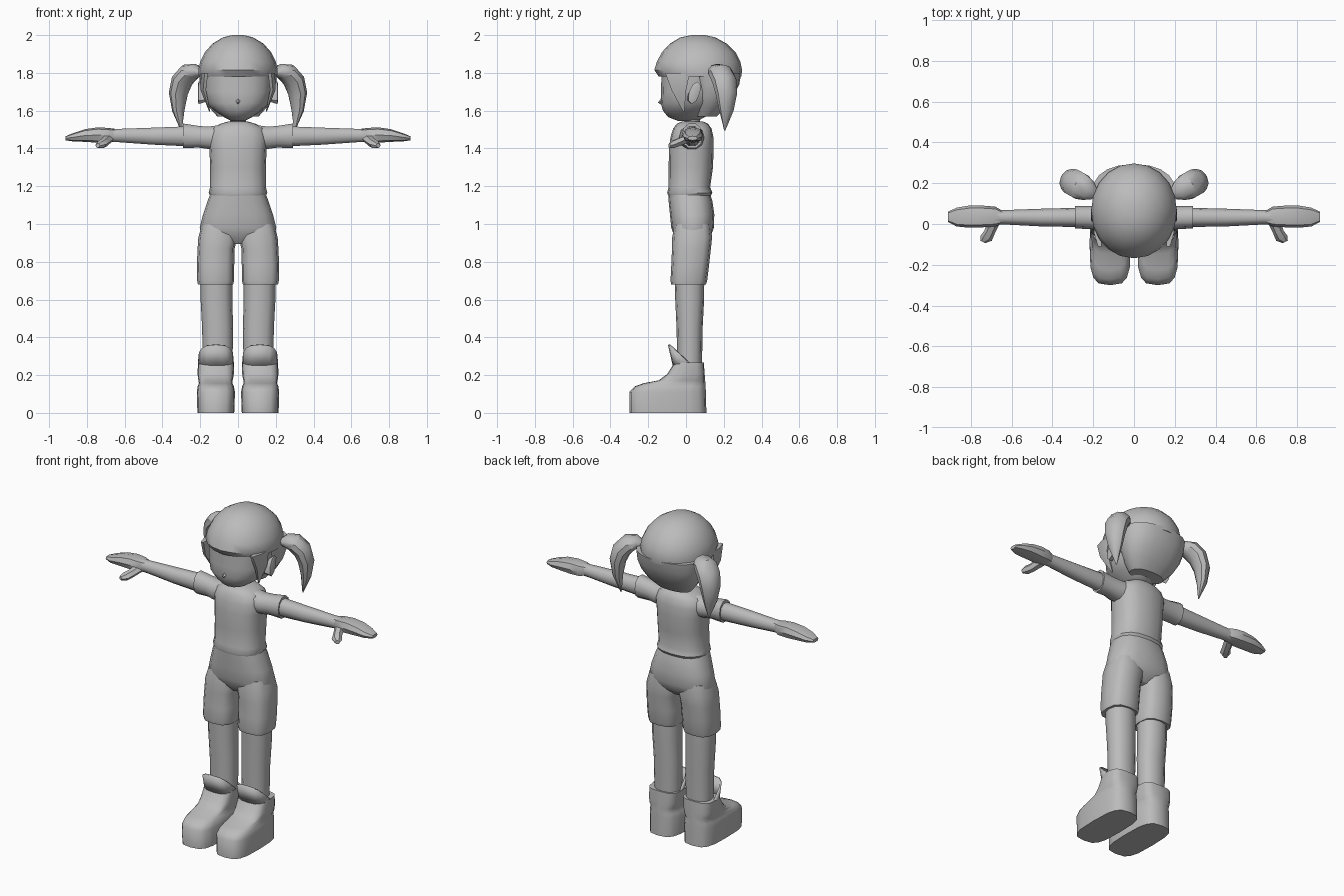
import bpy, bmesh, math
from mathutils import Vector

grey = bpy.data.materials.new("plain_grey")
grey.diffuse_color = (0.5, 0.5, 0.5, 1)


def finish(name, bm, mirror=False, angle=40, solid=0):
    bmesh.ops.recalc_face_normals(bm, faces=bm.faces)
    me = bpy.data.meshes.new(name)
    bm.to_mesh(me)
    bm.free()
    me.materials.append(grey)
    me.shade_smooth()
    me.set_sharp_from_angle(angle=math.radians(angle))
    ob = bpy.data.objects.new(name, me)
    bpy.context.collection.objects.link(ob)
    if solid:
        ob.modifiers.new("thickness", 'SOLIDIFY').thickness = solid
    if mirror:
        ob.modifiers.new("mirror", 'MIRROR')
    return ob


def ring(c, u, v, n, p):
    """Superellipse of n points round c with half axes u and v."""
    def f(t):
        return math.copysign(abs(t) ** (2 / p), t) if abs(t) > 1e-6 else 0
    c, u, v = Vector(c), Vector(u), Vector(v)
    return [c + u * f(math.cos(2 * math.pi * i / n)) + v * f(math.sin(2 * math.pi * i / n))
            for i in range(n)]


def loft(name, rings, mirror=False, angle=40):
    bm = bmesh.new()
    vs = [[bm.verts.new(p) for p in r] for r in rings]
    n = len(vs[0])
    for a, b in zip(vs, vs[1:]):
        for i in range(n):
            bm.faces.new((a[i], a[(i + 1) % n], b[(i + 1) % n], b[i]))
    bm.faces.new(vs[0])
    bm.faces.new(vs[-1])
    return finish(name, bm, mirror, angle)


def upright(name, rows, n=12, p=2.4, mirror=False, angle=40):
    """Rows of z, x0, x1, y0, y1."""
    return loft(name, [ring(((a + b) / 2, (c + d) / 2, z), ((b - a) / 2, 0, 0),
                            (0, (d - c) / 2, 0), n, p) for z, a, b, c, d in rows], mirror, angle)


def sideways(name, rows, n=10, p=2.2):
    """Rows of x, y0, y1, z0, z1, mirrored to both sides."""
    return loft(name, [ring((x, (a + b) / 2, (c + d) / 2), (0, (b - a) / 2, 0),
                            (0, 0, (d - c) / 2), n, p) for x, a, b, c, d in rows], True)


def centred(rows):
    return [(z, -w, w, a, b) for z, w, a, b in rows]


# Head: face, nose, hair cap reaching down the back
upright("face", centred([(1.545, .035, -.04, .06), (1.566, .075, -.095, .1), (1.60, .125, -.122, .14),
                         (1.64, .165, -.134, .17), (1.70, .182, -.132, .2), (1.80, .185, -.13, .2)]), 16, 2.3)
loft("nose", [ring((0, -.118, 1.655), (.022, 0, 0), (0, 0, .03), 4, 2),
              ring((0, -.147, 1.643), (.002, 0, 0), (0, 0, .002), 4, 2)])
upright("hair_cap", centred([(2.0, .03, .03, .10), (1.988, .08, -.03, .155), (1.955, .135, -.085, .215),
                             (1.91, .175, -.127, .262), (1.86, .2, -.154, .288), (1.815, .21, -.168, .297),
                             (1.782, .207, -.145, .293)]), 20, 2.05)
upright("back_hair", centred([(1.80, .207, 0, .293), (1.74, .202, .02, .282), (1.68, .187, .03, .255),
                              (1.62, .155, .04, .215), (1.57, .11, .05, .165)]), 20, 2.3)

# Side locks hanging in front of the ears
loft("side_lock", [ring((.178, -.045, 1.80), (.018, 0, 0), (.012, .075, 0), 6, 2),
                   ring((.184, -.038, 1.71), (.015, 0, 0), (.008, .045, 0), 6, 2),
                   ring((.150, -.012, 1.595), (.003, 0, 0), (0, .004, 0), 6, 2)], True)

# Ears
loft("ear", [ring((.175, .03, 1.685), (0, .02, 0), (0, .012, .04), 8, 2),
             ring((.208, .045, 1.695), (0, .03, 0), (0, .015, .06), 8, 2),
             ring((.212, .045, 1.695), (0, .02, 0), (0, .01, .045), 8, 2)], True)

# Bunches: curved, tapered tails
path = [(.195, 1.80, .02, .03), (.225, 1.808, .04, .055), (.262, 1.798, .053, .068),
        (.297, 1.757, .054, .068), (.316, 1.69, .047, .06), (.316, 1.60, .03, .04), (.300, 1.495, .003, .003)]
pts = [Vector((x, .15 + (x - .2) * .55, z)) for x, z, _, _ in path]
side = Vector((-.48, .88, 0))
sections = []
for i, (_, _, ru, rv) in enumerate(path):
    t = (pts[min(i + 1, len(pts) - 1)] - pts[max(i - 1, 0)]).normalized()
    u = t.cross(side).normalized()
    sections.append(ring(pts[i], u * ru, side * rv, 10, 2))
loft("hair_bunch", sections, True)

# Neck and shirt
upright("neck", centred([(1.48, .06, -.02, .1), (1.54, .042, -.01, .075), (1.60, .04, -.01, .075)]), 10, 2)
upright("shirt", centred([(1.14, .142, -.09, .125), (1.165, .155, -.1, .14), (1.195, .148, -.092, .128),
                          (1.30, .147, -.092, .143), (1.40, .152, -.09, .146), (1.46, .158, -.082, .145),
                          (1.505, .14, -.068, .135), (1.53, .095, -.05, .118), (1.543, .05, -.02, .09)]), 16, 2.5)
sideways("sleeve", [(.09, -.04, .1, 1.39, 1.527), (.16, -.035, .095, 1.395, 1.518),
                    (.21, -.025, .088, 1.402, 1.522), (.29, -.022, .088, 1.398, 1.535)])

# Arms, mitten hands and thumbs
sideways("arm", [(.25, -.015, .08, 1.408, 1.52), (.45, -.012, .075, 1.418, 1.512),
                 (.64, -.002, .068, 1.432, 1.505), (.68, -.005, .07, 1.432, 1.506)])
sideways("hand", [(.64, .005, .062, 1.44, 1.502), (.68, -.012, .085, 1.43, 1.508),
                  (.74, -.016, .09, 1.43, 1.512), (.81, -.018, .09, 1.435, 1.502),
                  (.87, -.012, .08, 1.437, 1.482), (.912, .01, .06, 1.443, 1.465)], 8, 2.6)
loft("thumb", [ring((.685, .015, 1.455), (.032, 0, 0), (0, 0, .025), 6, 2),
               ring((.708, -.04, 1.432), (.026, .006, 0), (0, 0, .024), 6, 2),
               ring((.725, -.07, 1.422), (.028, .012, 0), (0, 0, .022), 6, 2),
               ring((.742, -.088, 1.415), (.012, .006, 0), (0, 0, .012), 6, 2)], True)

# Shorts: hips and two wide legs
upright("shorts_hips", centred([(1.17, .142, -.095, .125), (1.12, .162, -.092, .14), (1.05, .185, -.085, .15),
                                (.98, .203, -.078, .147), (.93, .19, -.06, .13), (.895, .12, -.03, .09)]), 16, 2.5)
upright("shorts_leg", [(1.0, .02, .19, -.06, .13), (.93, .004, .21, -.073, .138), (.87, .018, .214, -.074, .132),
                       (.78, .02, .218, -.078, .122), (.70, .02, .216, -.082, .112),
                       (.68, .026, .212, -.078, .106)], 12, 2.9, True)

# Legs
upright("lower_leg", [(.72, .03, .198, -.06, .097), (.60, .03, .198, -.057, .096),
                      (.45, .026, .19, -.05, .088), (.2, .03, .185, -.045, .084)], 12, 2.3, True)

# Boots with a rounded toe and a raised front flap
upright("boot", [(0, .02, .215, -.30, .108), (.11, .016, .218, -.30, .105), (.14, .022, .214, -.272, .104),
                 (.157, .03, .207, -.225, .103), (.172, .028, .21, -.145, .101),
                 (.205, .022, .214, -.10, .099), (.268, .02, .212, -.06, .094)], 16, 3.4, True, 50)
bm = bmesh.new()
bottom = ring((.117, .015, .24), (.095, 0, 0), (0, .083, 0), 16, 3)[8:] + [Vector((.212, .015, .24))]
strip = []
for i, p in enumerate(bottom):
    k = math.sin(math.pi * i / 8) ** .6 if 0 < i < 8 else 0
    top = Vector((p.x, p.y - .028 * k, .268 + .092 * k))
    strip.append((bm.verts.new(p), bm.verts.new(top)))
for a, b in zip(strip, strip[1:]):
    bm.faces.new((a[0], b[0], b[1], a[1]))
finish("boot_flap", bm, True, 40, .012)
